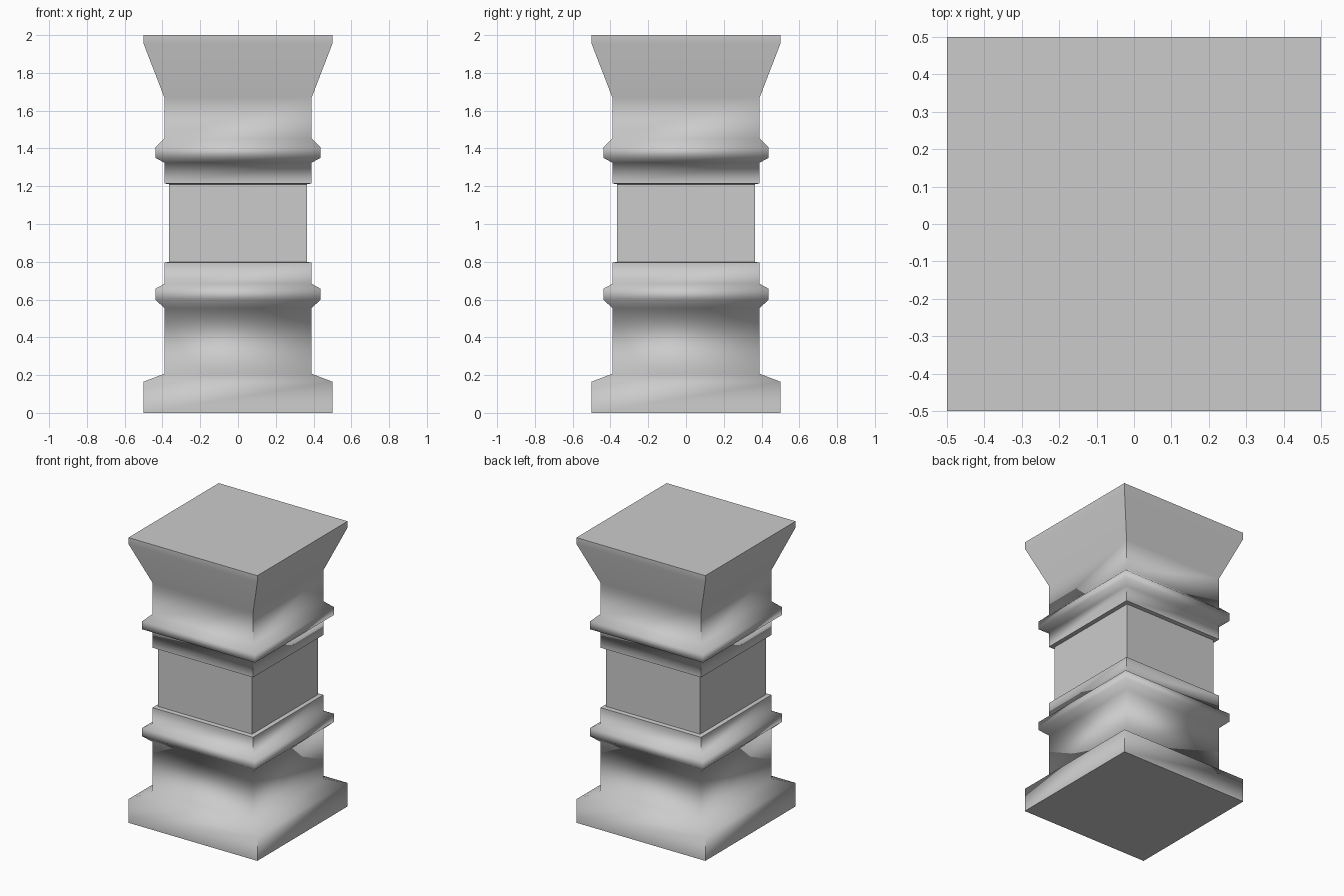
import bpy, bmesh, math

if "Cube" in bpy.data.objects:
    bpy.data.objects.remove(bpy.data.objects["Cube"])

# Half-width and height of each moulding line, bottom to top
PROFILE = [
    (0.5, 0.0), (0.5, 0.165), (0.39, 0.207),            # plinth
    (0.39, 0.555), (0.438, 0.60), (0.438, 0.657),       # lower block and band
    (0.39, 0.683), (0.39, 0.795), (0.364, 0.80),        # lower collar
    (0.364, 1.21), (0.39, 1.215), (0.39, 1.325),        # shaft and upper collar
    (0.438, 1.35), (0.438, 1.405), (0.39, 1.452),       # upper band
    (0.39, 1.67), (0.5, 1.955), (0.5, 2.0),             # flared capital
]
CORNERS = [(-1, -1), (1, -1), (1, 1), (-1, 1)]


def square_column(name, profile):
    bm = bmesh.new()
    rings = [[bm.verts.new((x * r, y * r, z)) for x, y in CORNERS]
             for r, z in profile]
    # Sides between neighbouring square rings
    for low, high in zip(rings, rings[1:]):
        for i in range(4):
            j = (i + 1) % 4
            bm.faces.new((low[i], low[j], high[j], high[i]))
    # Bottom and top caps
    bm.faces.new(rings[0][::-1])
    bm.faces.new(rings[-1])
    mesh = bpy.data.meshes.new(name)
    bm.to_mesh(mesh)
    bm.free()
    obj = bpy.data.objects.new(name, mesh)
    bpy.context.collection.objects.link(obj)
    return obj


pillar = square_column("square_pillar", PROFILE)

# Soft mouldings with crisp vertical corners
bpy.context.view_layer.objects.active = pillar
pillar.select_set(True)
bpy.ops.object.shade_smooth_by_angle(angle=math.radians(75))
